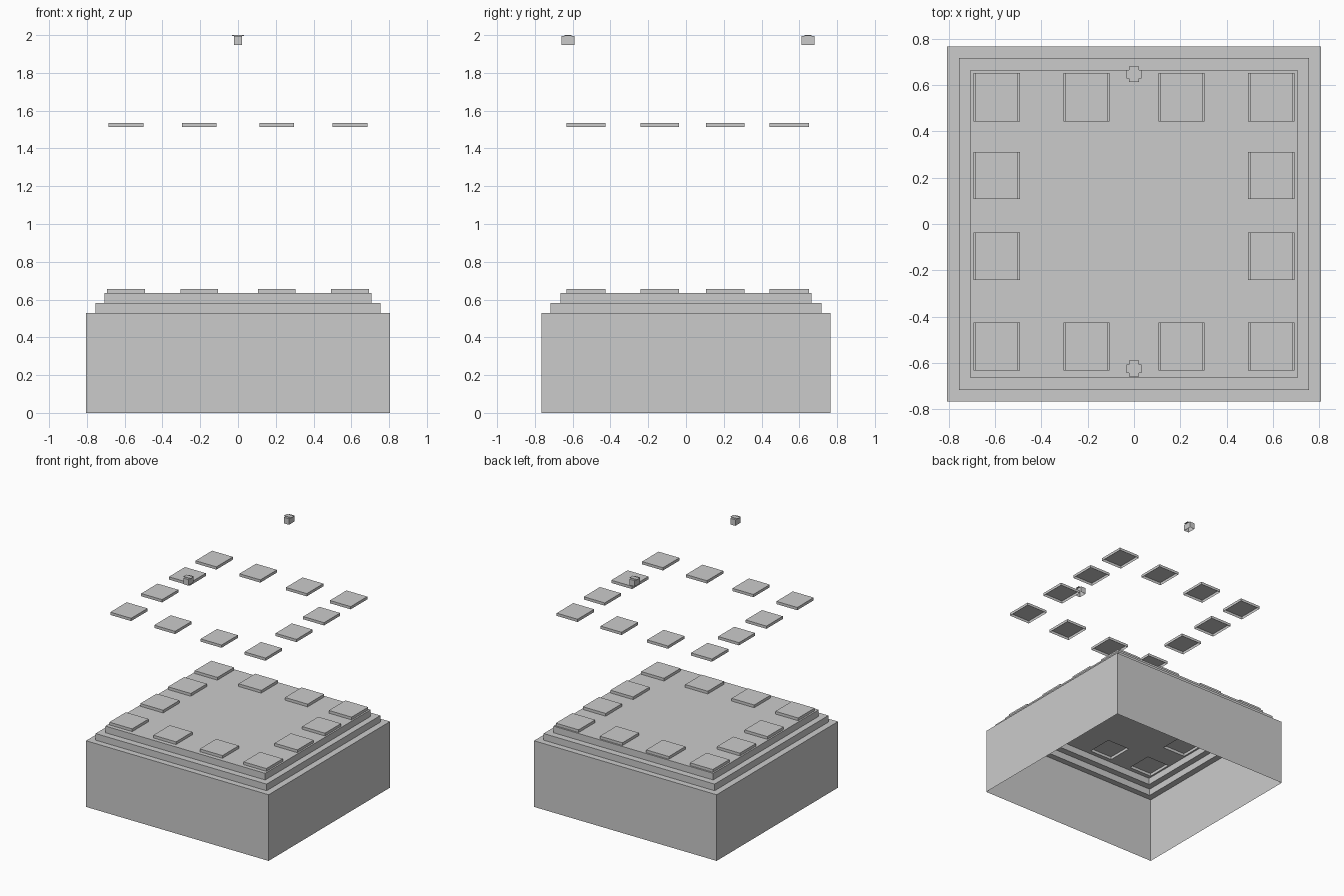
import bpy, bmesh, math

if "Cube" in bpy.data.objects:
    bpy.data.objects.remove(bpy.data.objects["Cube"])

# Pad layout: ranges along y are shared, upper pads are slightly narrower in x
PAD_X = [(-.693, -.492), (-.305, -.105), (.105, .305), (.492, .693)]
UPPER_X = [(-.685, -.501), (-.297, -.113), (.113, .297), (.501, .685)]
PAD_Y = [(-.632, -.425), (-.242, -.036), (.107, .310), (.443, .652)]
PADS = [(i, j) for i in range(4) for j in range(4) if i in (0, 3) or j in (0, 3)]


def quad(bm, pts):
    bm.faces.new([bm.verts.new(p) for p in pts])


def flat(bm, x0, x1, y0, y1, z):
    quad(bm, [(x0, y0, z), (x1, y0, z), (x1, y1, z), (x0, y1, z)])


def walls(bm, x0, x1, y0, y1, z0, z1):
    c = [(x0, y0), (x1, y0), (x1, y1), (x0, y1)]
    for a, b in zip(c, c[1:] + c[:1]):
        quad(bm, [(*a, z0), (*b, z0), (*b, z1), (*a, z1)])


def open_box(bm, x0, x1, y0, y1, z0, z1):
    walls(bm, x0, x1, y0, y1, z0, z1)
    flat(bm, x0, x1, y0, y1, z1)


def finish(name, bm):
    bmesh.ops.remove_doubles(bm, verts=bm.verts, dist=1e-5)
    bmesh.ops.dissolve_limit(bm, angle_limit=math.radians(1),
                             verts=bm.verts, edges=bm.edges)
    me = bpy.data.meshes.new(name)
    bm.to_mesh(me)
    bm.free()
    ob = bpy.data.objects.new(name, me)
    bpy.context.collection.objects.link(ob)


# Stepped base: a hollow shell, open underneath
bm = bmesh.new()
steps = [(.806, .765, 0, .528), (.755, .717, .528, .581), (.706, .665, .581, .634)]
for k, (x, y, z0, z1) in enumerate(steps):
    walls(bm, -x, x, -y, y, z0, z1)
    if k < 2:  # ledge up to the next step
        u, v = steps[k + 1][:2]
        outer = [(-x, -y), (x, -y), (x, y), (-x, y)]
        inner = [(-u, -v), (u, -v), (u, v), (-u, v)]
        for n in range(4):
            m = (n + 1) % 4
            quad(bm, [(*outer[n], z1), (*outer[m], z1), (*inner[m], z1), (*inner[n], z1)])

# Top deck, with the low pads raised out of it
xs = [-.706] + [v for r in PAD_X for v in r] + [.706]
ys = [-.665] + [v for r in PAD_Y for v in r] + [.665]
for i in range(9):
    for j in range(9):
        cell = (xs[i], xs[i + 1], ys[j], ys[j + 1])
        if i % 2 and j % 2 and (i // 2, j // 2) in PADS:
            open_box(bm, *cell, .634, .656)
        else:
            flat(bm, *cell, .634)
finish("stepped_base", bm)

# Floating ring of pads
bm = bmesh.new()
for i, j in PADS:
    open_box(bm, *UPPER_X[i], *PAD_Y[j], 1.514, 1.536)
finish("upper_pads", bm)

# Two small caps at the top, each with a thin cross strip
for name, y in (("front_cap", -.624), ("back_cap", .646)):
    bm = bmesh.new()
    open_box(bm, -.022, .022, y - .034, y + .034, 1.947, 1.995)
    open_box(bm, -.032, .032, y - .018, y + .018, 1.996, 2.0)
    finish(name, bm)
